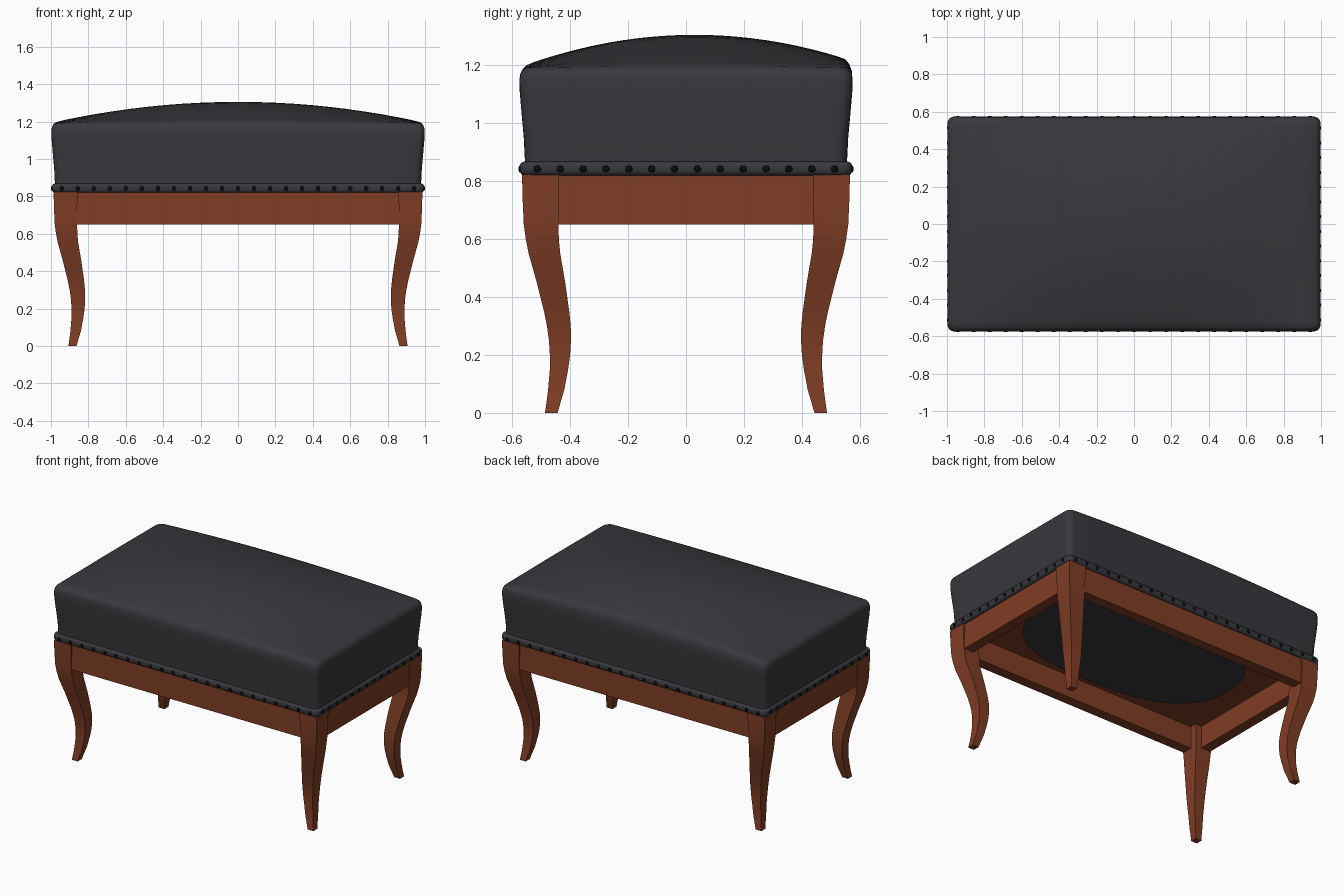
import bpy, bmesh, math

if "Cube" in bpy.data.objects:
    bpy.data.objects.remove(bpy.data.objects["Cube"])


def material(name, rgb):
    m = bpy.data.materials.new(name)
    m.diffuse_color = (*rgb, 1)
    m.use_nodes = True
    m.node_tree.nodes["Principled BSDF"].inputs["Base Color"].default_value = m.diffuse_color
    return m


LEATHER = material("dark leather", (0.040, 0.040, 0.047))
WOOD = material("brown wood", (0.215, 0.047, 0.018))
BLACK = material("black studs", (0.003, 0.003, 0.004))


def finish(bm, name, mat, angle=35):
    bmesh.ops.recalc_face_normals(bm, faces=bm.faces)
    me = bpy.data.meshes.new(name)
    bm.to_mesh(me)
    bm.free()
    ob = bpy.data.objects.new(name, me)
    bpy.context.collection.objects.link(ob)
    me.materials.append(mat)
    bpy.ops.object.select_all(action='DESELECT')
    ob.select_set(True)
    bpy.context.view_layer.objects.active = ob
    bpy.ops.object.shade_smooth_by_angle(angle=math.radians(angle))
    return ob


def loft(bm, rings):
    """Skin a stack of equal-length point rings and cap both ends."""
    vs = [[bm.verts.new(p) for p in r] for r in rings]
    n = len(vs[0])
    for a, b in zip(vs, vs[1:]):
        for i in range(n):
            bm.faces.new((a[i], a[(i + 1) % n], b[(i + 1) % n], b[i]))
    bm.faces.new(vs[0])
    bm.faces.new(vs[-1])


def box(name, mat, x0, x1, y0, y1, z0, z1):
    bm = bmesh.new()
    loft(bm, [[(x0, y0, z), (x1, y0, z), (x1, y1, z), (x0, y1, z)] for z in (z0, z1)])
    return finish(bm, name, mat)


def round_rect(hx, hy, r, side=16, corner=5):
    """Rounded rectangle with subdivided straight sides."""
    pts = []
    centres = [(hx - r, hy - r), (r - hx, hy - r), (r - hx, r - hy), (hx - r, r - hy)]
    for k, (cx, cy) in enumerate(centres):
        for i in range(corner + 1):
            a = math.pi / 2 * (k + i / corner)
            pts.append((cx + r * math.cos(a), cy + r * math.sin(a)))
        (px, py), (nx, ny) = pts[-1], centres[(k + 1) % 4]
        a = math.pi / 2 * (k + 1)
        qx, qy = nx + r * math.cos(a), ny + r * math.sin(a)
        for i in range(1, side):
            t = i / side
            pts.append((px + (qx - px) * t, py + (qy - py) * t))
    return pts


# cushion: flared sides, soft top edge, domed top
HX, HY = 0.998, 0.575


def dome(x, y):
    u, v = x / HX, (y - 0.03) / (HY + 0.03)
    return 0.112 * max(0, 1 - u * u) * max(0, 1 - v * v)


bm = bmesh.new()
rings = []
for z, inset in ((0.85, 0.02), (0.95, 0.015), (1.05, 0.006), (1.11, 0.001), (1.15, 0.0),
                 (1.17, 0.003), (1.183, 0.011), (1.191, 0.024)):
    rings.append([(x, y, z + dome(x, y) * max(0, (z - 1.15) / 0.041))
                  for x, y in round_rect(HX - inset, HY - inset, 0.04)])
edge = rings[-1]
for k in (0.95, 0.88, 0.8, 0.7, 0.6, 0.5, 0.4, 0.3, 0.2, 0.1, 0.02):
    rings.append([(x * k, y * k, 1.193 + dome(x * k, y * k)) for x, y, _ in edge])
loft(bm, rings)
finish(bm, "cushion", LEATHER, 60)

# rounded trim band under the cushion
bm = bmesh.new()
loft(bm, [[(x, y, z) for x, y in round_rect(0.995 - d, 0.573 - d, 0.03)]
          for z, d in ((0.82, 0.012), (0.825, 0.004), (0.833, 0), (0.855, 0),
                       (0.863, 0.004), (0.868, 0.014))])
finish(bm, "trim_band", LEATHER, 60)

# studs along the four sides of the band
bm = bmesh.new()


def stud(x, y, flat_axis):
    g = bmesh.ops.create_uvsphere(bm, u_segments=10, v_segments=6, radius=0.0125)
    for v in g["verts"]:
        v.co[flat_axis] *= 0.4
        v.co.x += x
        v.co.y += y
        v.co.z += 0.842


for s in (-1, 1):
    for i in range(23):
        stud(-0.942 + 1.884 * i / 22, s * 0.573, 1)
    for i in range(14):
        stud(s * 0.995, -0.513 + 1.026 * i / 13, 0)
finish(bm, "studs", BLACK, 60)

# curved legs: height, outer and inner distance on the y axis
LEG = [(0, .487, .443), (.04, .481, .432), (.08, .476, .420), (.15, .470, .407),
       (.20, .470, .400), (.25, .473, .397), (.30, .480, .398), (.35, .490, .403),
       (.45, .515, .417), (.55, .543, .434), (.60, .553, .439), (.65, .560, .440),
       (.74, .564, .440), (.822, .566, .438)]
for sy, fb in ((-1, "front"), (1, "back")):
    for sx, lr in ((-1, "left"), (1, "right")):
        bm = bmesh.new()
        loft(bm, [[(sx * (a + .42), sy * b, z) for a, b in ((o, o), (n, o), (n, n), (o, n))]
                  for z, o, n in LEG])
        finish(bm, f"{fb}_{lr}_leg", WOOD)

# apron rails
for s, a, b in ((-1, "front", "left"), (1, "back", "right")):
    y = sorted((s * 0.555, s * 0.485))
    x = sorted((s * 0.975, s * 0.905))
    box(a + "_rail", WOOD, -0.88, 0.88, *y, 0.65, 0.822)
    box(b + "_rail", WOOD, *x, -0.46, 0.46, 0.65, 0.822)

# seat board with the leather patch seen through its opening
box("seat_board", WOOD, -0.95, 0.95, -0.53, 0.53, 0.80, 0.822)
bm = bmesh.new()
outline = []
for i in range(64):
    c, s = math.cos(math.tau * i / 64), math.sin(math.tau * i / 64)
    outline.append((0.75 * math.copysign(abs(c) ** 0.8, c), 0.45 * math.copysign(abs(s) ** 0.8, s)))
loft(bm, [[(x, y, z) for x, y in outline] for z in (0.795, 0.803)])
finish(bm, "underside_patch", LEATHER)
